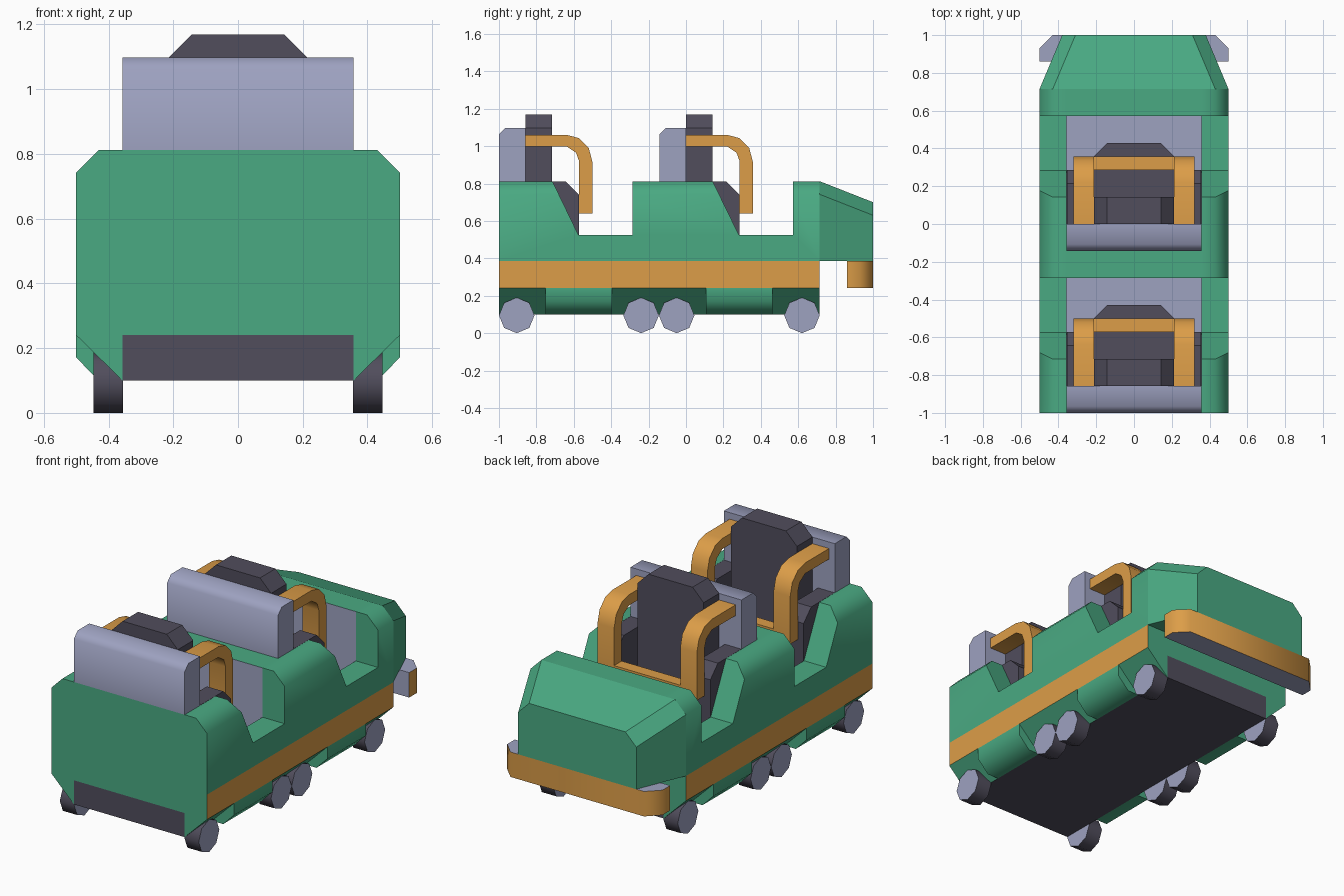
import bpy, bmesh, math
from mathutils import Vector

if "Cube" in bpy.data.objects:
    bpy.data.objects.remove(bpy.data.objects["Cube"])


def material(name, rgb):
    m = bpy.data.materials.new(name)
    m.diffuse_color = (*rgb, 1)
    m.use_nodes = True
    m.node_tree.nodes["Principled BSDF"].inputs["Base Color"].default_value = m.diffuse_color
    return m


GREEN = material("green paint", (0.068, 0.40, 0.225))
ORANGE = material("orange paint", (0.72, 0.34, 0.065))
GREY = material("lavender grey", (0.34, 0.36, 0.53))
DARK = material("dark padding", (0.082, 0.075, 0.108))


def loft(name, sections, mats, rule=None, smooth=None):
    """Join equal-length 3D outlines into a closed solid; rule picks a material per face."""
    bm = bmesh.new()
    rings = [[bm.verts.new(p) for p in s] for s in sections]
    n = len(rings[0])
    for a, b in zip(rings, rings[1:]):
        for i in range(n):
            j = (i + 1) % n
            bm.faces.new((a[i], a[j], b[j], b[i]))
    bm.faces.new(rings[0])
    bm.faces.new(rings[-1])
    bmesh.ops.recalc_face_normals(bm, faces=bm.faces)
    bm.normal_update()
    for f in bm.faces:
        if rule:
            f.material_index = rule(f.normal, f.calc_center_median())
        f.smooth = smooth is not None
    if smooth is not None:
        for e in bm.edges:
            e.smooth = e.calc_face_angle(3.0) < math.radians(smooth)
    me = bpy.data.meshes.new(name)
    bm.to_mesh(me)
    bm.free()
    for m in mats:
        me.materials.append(m)
    ob = bpy.data.objects.new(name, me)
    bpy.context.collection.objects.link(ob)
    return ob


def place(axis, p, t):
    """Put a 2D profile point at position t along the given axis."""
    return {"x": (t, p[0], p[1]), "y": (p[0], t, p[1]), "z": (p[0], p[1], t)}[axis]


def extrude(name, axis, profile, a, b, mats, rule=None, smooth=None):
    return loft(name, [[place(axis, p, t) for p in profile] for t in (a, b)], mats, rule, smooth)


def box(name, x0, x1, y0, y1, z0, z1, mats, rule=None):
    return extrude(name, "z", [(x0, y0), (x1, y0), (x1, y1), (x0, y1)], z0, z1, mats, rule)


# Dark chassis core and striped belt (orange sides, green ends, grey floor)
box("chassis", -0.357, 0.357, -1, 0.715, 0.1, 0.24, [DARK])
box("belt", -0.5, 0.5, -1, 0.715, 0.24, 0.385, [ORANGE, GREEN, GREY],
    lambda n, c: 0 if abs(n.x) > 0.5 else 2 if n.z > 0.5 else 1)

# Side walls with scooped openings and a chamfered top edge
wall = [(-1, 0.385), (-1, 0.812), (-0.715, 0.812), (-0.575, 0.525), (-0.285, 0.525),
        (-0.285, 0.812), (0.142, 0.812), (0.283, 0.525), (0.573, 0.525), (0.573, 0.812),
        (0.715, 0.812), (0.715, 0.385)]
outer = [(y, min(z, 0.742)) for y, z in wall]
for i in (2, 6):
    outer[i] = (wall[i][0] + 0.035, 0.742)
for side, s in (("right", 1), ("left", -1)):
    loft(side + "_wall",
         [[(s * x, y, z) for y, z in prof] for x, prof in ((0.357, wall), (0.43, wall), (0.5, outer))],
         [GREEN, GREY],
         lambda n, c, s=s: int(n.x * s < -0.9), 46)

# Cross blocks between the rows; faces towards the cabins are grey
for name, y0, y1 in (("tail_block", -1, -0.858), ("middle_block", -0.285, 0), ("front_block", 0.573, 0.715)):
    box(name, -0.357, 0.357, y0, y1, 0.385, 0.812, [GREEN, GREY],
        lambda n, c: int(abs(n.y) > 0.5 and c.y > -0.99))

# Tapered nose
def nose_ring(w, top, y):
    half = [(w, 0.385), (w, top - 0.07), (w - 0.07, top)]
    return [(x, y, z) for x, z in half] + [(-x, y, z) for x, z in reversed(half)]

loft("nose", [nose_ring(0.5, 0.812, 0.715), nose_ring(0.38, 0.70, 1)], [GREEN])

# Front bumper: orange rim, grey top and bottom
extrude("bumper", "z", [(-0.5, 0.86), (-0.5, 0.93), (-0.43, 1), (0.43, 1), (0.5, 0.93), (0.5, 0.86)],
        0.24, 0.385, [ORANGE, GREY], lambda n, c: int(abs(n.z) > 0.5 or n.y < -0.5), 50)

# Lower skirts, bulged side covers and wheels
wheel_ring = [(0.095 * math.cos(k * math.pi / 4), 0.095 + 0.095 * math.sin(k * math.pi / 4)) for k in range(8)]
for side, s in (("right", 1), ("left", -1)):
    extrude(side + "_skirt", "y", [(s * 0.357, 0.1), (s * 0.5, 0.24), (s * 0.357, 0.24)], -1, 0.715, [GREEN])
    for k, y0 in enumerate((-0.75, 0.107)):
        extrude(f"{side}_cover_{k + 1}", "y",
                [(s * 0.357, 0.24), (s * 0.5, 0.24), (s * 0.5, 0.171), (s * 0.43, 0.1), (s * 0.357, 0.1)],
                y0, y0 + 0.355, [GREEN], None, 50)
    for k, y in enumerate((-0.905, -0.24, -0.05, 0.62)):
        extrude(f"{side}_wheel_{k + 1}", "x", [(y + a, z) for a, z in wheel_ring],
                s * 0.355, s * 0.447, [DARK, GREY], lambda n, c: int(abs(n.x) > 0.9), 50)

# Two seat rows; y0 is the front plane of the backrest
bar = [(0, 1.06), (0.22, 1.06), (0.285, 1.043), (0.338, 0.99), (0.357, 0.918), (0.357, 0.64),
       (0.287, 0.64), (0.287, 0.918), (0.27, 0.965), (0.22, 0.998), (0, 0.998)]
for row, y0 in (("rear", -0.858), ("front", 0.0)):
    extrude(row + "_backrest", "x",
            [(y0 - 0.142, 0.812), (y0 - 0.142, 1.062), (y0 - 0.107, 1.098), (y0, 1.098), (y0, 0.812)],
            -0.357, 0.357, [GREY], None, 50)
    extrude(row + "_back_cushion", "y",
            [(-0.213, 0.4), (-0.213, 1.098), (-0.142, 1.169), (0.142, 1.169), (0.213, 1.098), (0.213, 0.4)],
            y0, y0 + 0.142, [DARK])
    # seat pad with a narrower tongue between the legs
    extrude(row + "_seat_pad", "z",
            [(-0.357, y0), (-0.357, y0 + 0.285), (-0.213, y0 + 0.357), (-0.142, y0 + 0.428), (0.142, y0 + 0.428),
             (0.213, y0 + 0.357), (0.213, y0 + 0.285), (0.357, y0 + 0.285), (0.357, y0)][:2]
            + [(-0.213, y0 + 0.285), (-0.213, y0 + 0.357), (-0.142, y0 + 0.428), (0.142, y0 + 0.428),
               (0.213, y0 + 0.357), (0.213, y0 + 0.285), (0.357, y0 + 0.285), (0.357, y0)],
            0.385, 0.52, [DARK])
    for side, s in (("right", 1), ("left", -1)):
        extrude(f"{row}_{side}_seat_wing", "x",
                [(y0, 0.5), (y0, 0.812), (y0 + 0.215, 0.812), (y0 + 0.285, 0.742), (y0 + 0.285, 0.5)],
                s * 0.25, s * 0.356, [DARK])
        extrude(f"{row}_{side}_restraint_bar", "x", [(y0 + y, z) for y, z in bar],
                s * 0.213, s * 0.32, [ORANGE], None, 40)
    box(row + "_lap_bar", -0.213, 0.213, y0 + 0.287, y0 + 0.357, 0.64, 0.70, [ORANGE])
